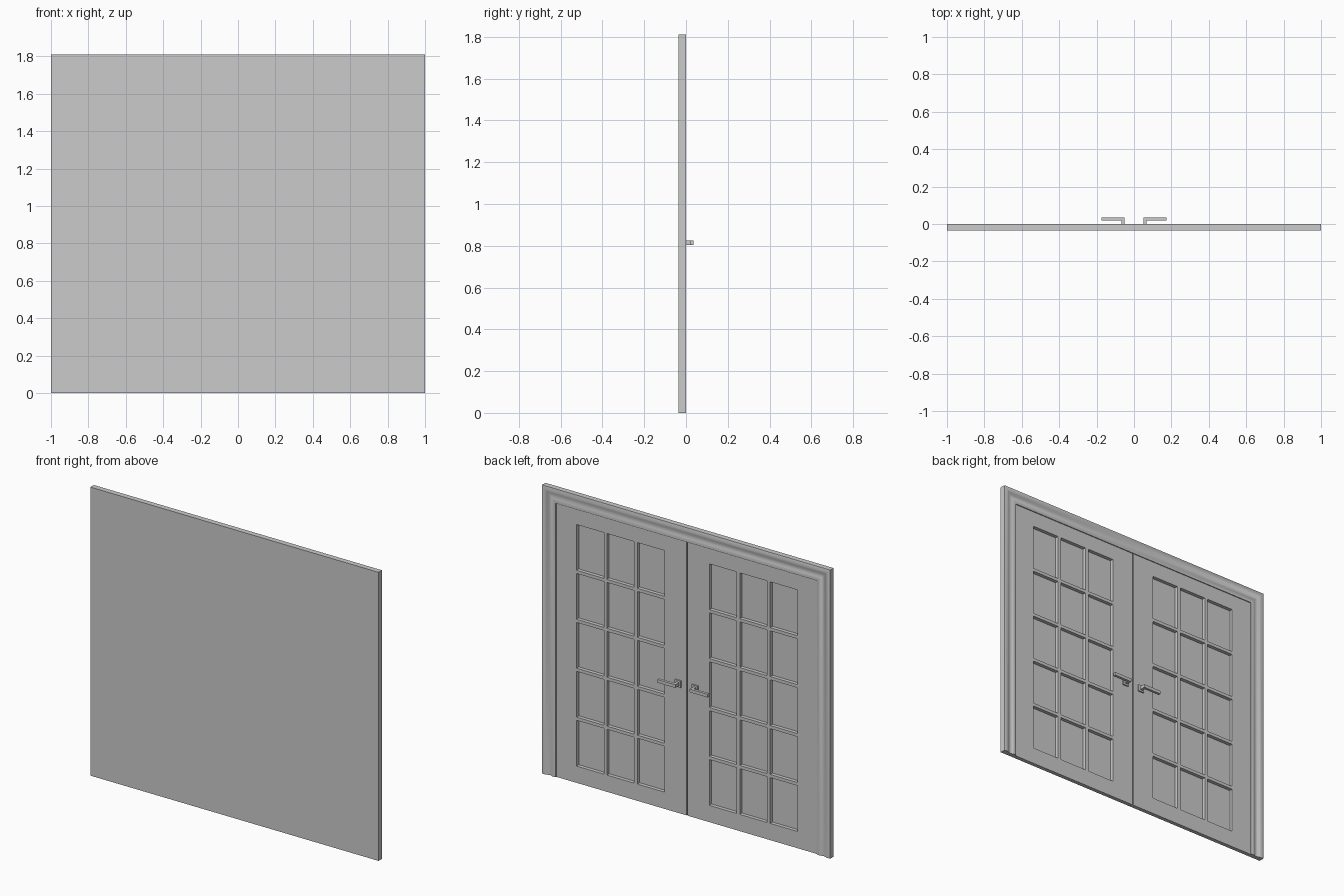
import bpy, bmesh, math

if "Cube" in bpy.data.objects:
    bpy.data.objects.remove(bpy.data.objects["Cube"])

H = 1.81            # overall height
BACK = -0.035       # flat front plane
LEAF_Y = -0.010     # visible surface of the door leaves
PANE_Y = -0.0325    # bottom of the recessed panes

grey = bpy.data.materials.new("plain grey")
grey.diffuse_color = (0.6, 0.6, 0.6, 1)
grey.use_nodes = True
grey.node_tree.nodes["Principled BSDF"].inputs["Base Color"].default_value = grey.diffuse_color


def finish(name, bm, smooth=False):
    bmesh.ops.recalc_face_normals(bm, faces=bm.faces)
    me = bpy.data.meshes.new(name)
    bm.to_mesh(me)
    bm.free()
    me.materials.append(grey)
    ob = bpy.data.objects.new(name, me)
    bpy.context.collection.objects.link(ob)
    if smooth:
        bpy.ops.object.select_all(action='DESELECT')
        ob.select_set(True)
        bpy.context.view_layer.objects.active = ob
        bpy.ops.object.shade_smooth_by_angle(angle=math.radians(35))
    return ob


def box(name, lo, hi):
    bm = bmesh.new()
    bmesh.ops.create_cube(bm, size=1)
    for v in bm.verts:
        for i in range(3):
            v.co[i] = hi[i] if v.co[i] > 0 else lo[i]
    return finish(name, bm)


def prism(name, pts, z0, z1):
    """Extrude an xy outline upwards."""
    bm = bmesh.new()
    f = bm.faces.new([bm.verts.new((x, y, z0)) for x, y in pts])
    r = bmesh.ops.extrude_face_region(bm, geom=[f])
    for v in r["geom"]:
        if isinstance(v, bmesh.types.BMVert):
            v.co.z = z1
    return finish(name, bm)


# Flat backing sheet that closes the whole front
box("backing_sheet", (-1, BACK, 0), (1, PANE_Y, H))

# Moulded casing: profile (inset from outer edge, y) swept with mitred corners
profile = [(0, PANE_Y), (0, -0.001), (0.002, 0), (0.026, 0), (0.030, -0.002)]
for i in range(9):                       # shallow cove
    t = i / 8
    profile.append((0.033 + 0.036 * t, -0.003 - 0.005 * math.sin(math.pi * t)))
profile += [(0.073, -0.002), (0.090, -0.002), (0.093, -0.004), (0.093, PANE_Y)]
bm = bmesh.new()
rings = []
for sx, top in ((-1, 0), (-1, 1), (1, 1), (1, 0)):
    rings.append([bm.verts.new((sx * (1 - u), y, (H - u) if top else 0))
                  for u, y in profile])
for a, b in zip(rings, rings[1:]):
    for i in range(len(profile)):
        j = (i + 1) % len(profile)
        bm.faces.new((a[i], a[j], b[j], b[i]))
bm.faces.new(rings[0])
bm.faces.new(rings[-1])
finish("casing", bm, True)


# Door leaf: a sheet with pane openings, thickened down to the backing
def cuts(start, end, count, bar):
    size = (end - start - bar * (count - 1)) / count
    out = []
    for i in range(count):
        a = start + i * (size + bar)
        out += [a, a + size]
    return out


xs = [0.004] + cuts(0.155, 0.767, 3, 0.022) + [0.907]
zs = [0.0] + cuts(0.105, 1.62, 5, 0.02) + [H - 0.093]


def leaf(name, s):
    bm = bmesh.new()
    g = [[bm.verts.new((s * x, LEAF_Y, z)) for z in zs] for x in xs]
    for i in range(len(xs) - 1):
        for j in range(len(zs) - 1):
            if i % 2 and j % 2:
                continue                 # pane opening
            bm.faces.new((g[i][j], g[i + 1][j], g[i + 1][j + 1], g[i][j + 1]))
    r = bmesh.ops.extrude_face_region(bm, geom=bm.faces[:])
    for v in r["geom"]:
        if isinstance(v, bmesh.types.BMVert):
            v.co.y = PANE_Y
    finish(name, bm)


# Both leaves with a square rose and an L-shaped lever each
for side, s in (("left", -1), ("right", 1)):
    leaf(side + "_leaf", s)
    x0, x1 = sorted((s * 0.038, s * 0.080))
    box(side + "_rose", (x0, LEAF_Y, 0.793), (x1, -0.002, 0.835))
    lever = [(0.050, LEAF_Y), (0.068, LEAF_Y), (0.068, 0.018), (0.175, 0.018),
             (0.175, 0.035), (0.050, 0.035)]
    prism(side + "_lever", [(s * x, y) for x, y in lever], 0.804, 0.824)
